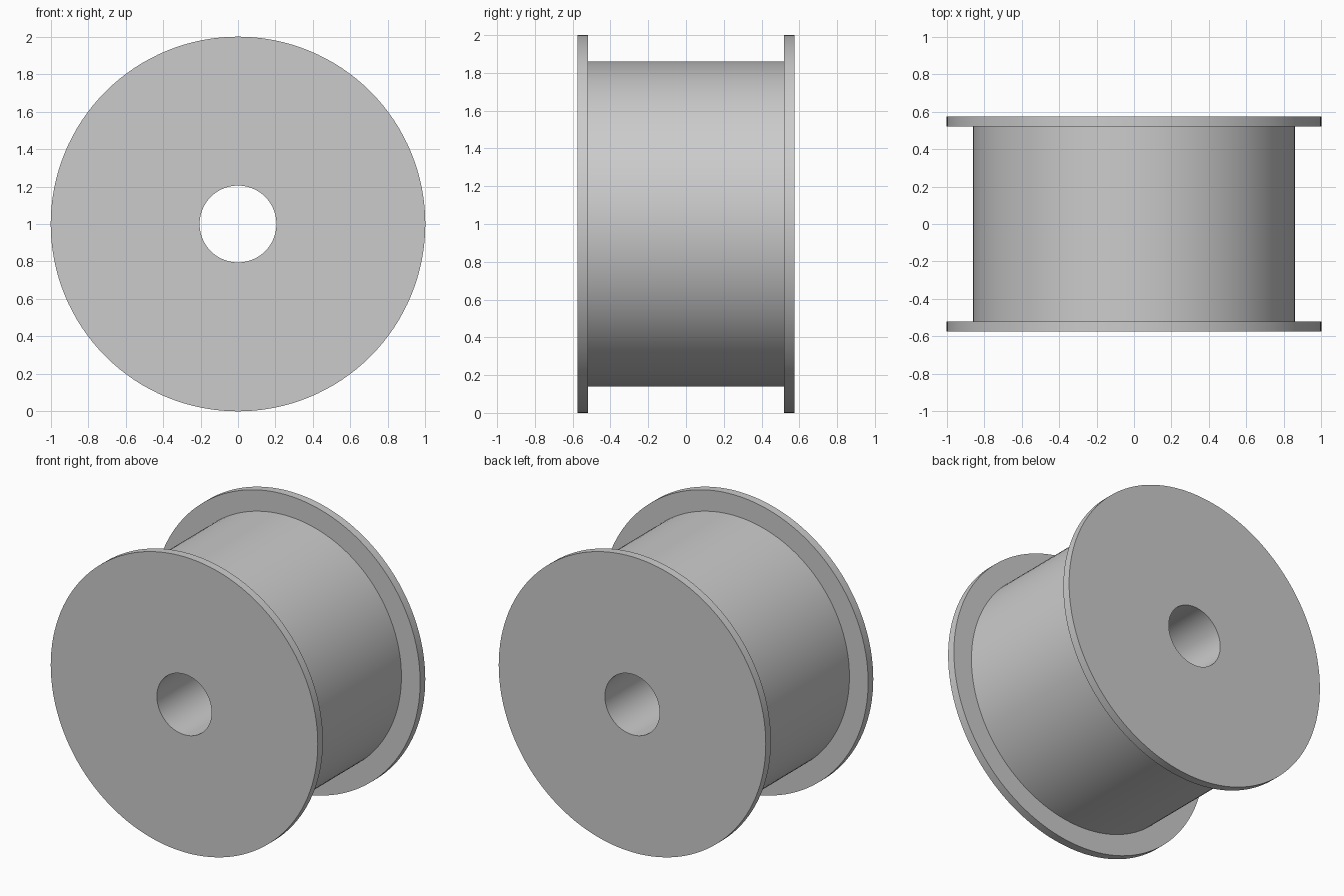
import bpy
import bmesh
import math
from mathutils import Matrix, Vector

SEGMENTS = 128
RIM, DRUM, BORE = 1.0, 0.86, 0.205   # radii
OUTER, INNER = 0.575, 0.52           # flange faces along y

if "Cube" in bpy.data.objects:
    bpy.data.objects.remove(bpy.data.objects["Cube"])

# Plain grey
grey = bpy.data.materials.new("grey")
grey.use_nodes = True
colour = (0.6, 0.6, 0.6, 1)
grey.diffuse_color = colour
grey.node_tree.nodes["Principled BSDF"].inputs["Base Color"].default_value = colour

# Half profile as (radius, y), mirrored to the other flange
half = [(BORE, -OUTER), (RIM, -OUTER), (RIM, -INNER), (DRUM, -INNER)]
profile = half + [(r, -y) for r, y in reversed(half)]

# Turn the closed profile around the y axis
bm = bmesh.new()
rings = []
for i in range(SEGMENTS):
    turn = Matrix.Rotation(math.tau * i / SEGMENTS, 3, 'Y')
    rings.append([bm.verts.new(turn @ Vector((r, y, 0))) for r, y in profile])
for i, ring in enumerate(rings):
    following = rings[(i + 1) % SEGMENTS]
    for j in range(len(profile)):
        k = (j + 1) % len(profile)
        bm.faces.new((ring[j], ring[k], following[k], following[j]))
bmesh.ops.recalc_face_normals(bm, faces=bm.faces)

# Flanged spool with a through bore, standing on its rims
mesh = bpy.data.meshes.new("spool")
bm.to_mesh(mesh)
bm.free()
mesh.materials.append(grey)
spool = bpy.data.objects.new("spool", mesh)
spool.location.z = RIM
bpy.context.collection.objects.link(spool)
bpy.context.view_layer.objects.active = spool
spool.select_set(True)
bpy.ops.object.shade_smooth_by_angle(angle=math.radians(30))
